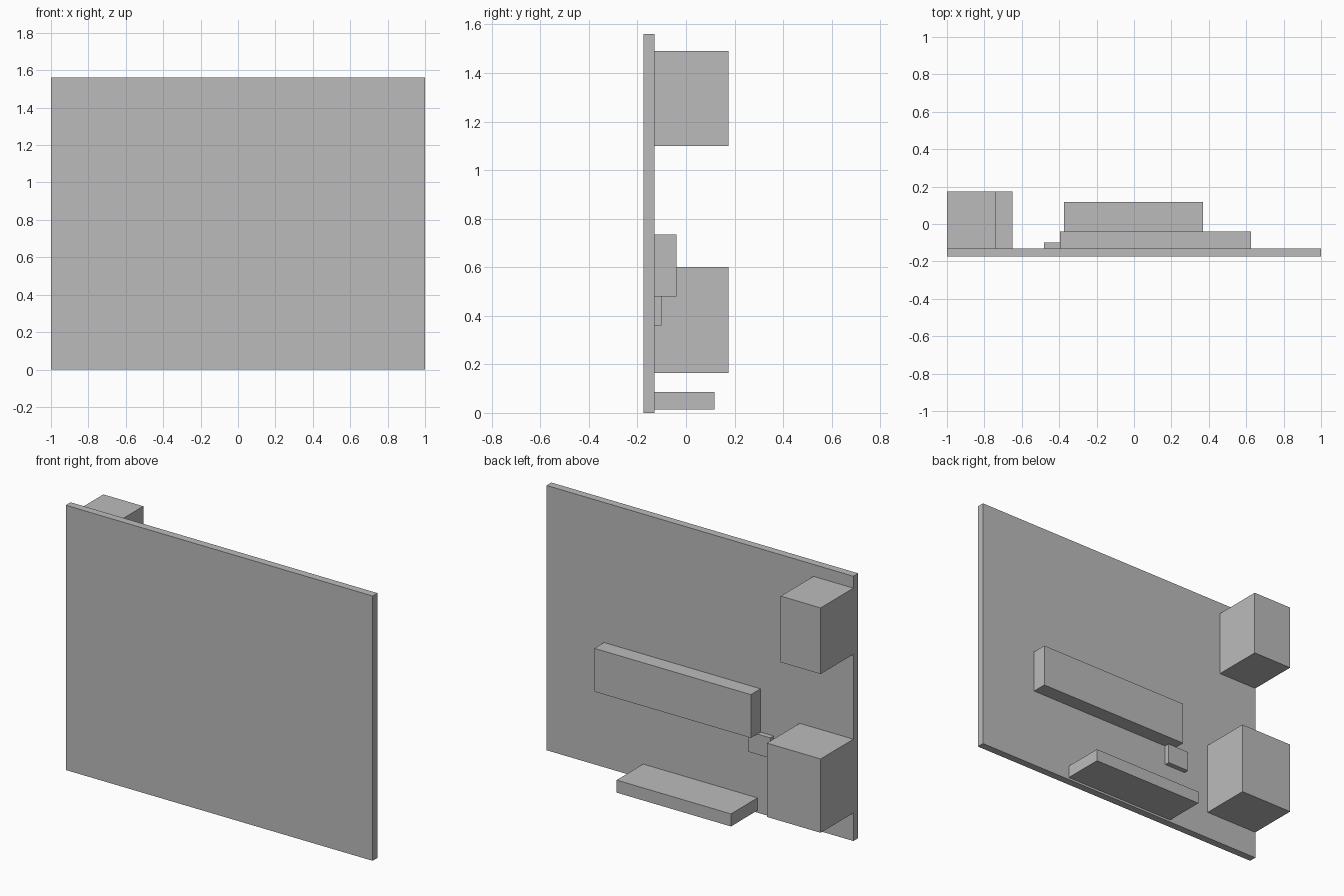
import bpy
import bmesh
from mathutils import Vector

default = bpy.data.objects.get("Cube")
if default:
    bpy.data.objects.remove(default, do_unlink=True)

# Single plain grey finish
grey = bpy.data.materials.new("plain grey")
grey.use_nodes = True
colour = (0.5, 0.5, 0.5, 1)
grey.diffuse_color = colour
grey.node_tree.nodes["Principled BSDF"].inputs["Base Color"].default_value = colour

FRONT, BACK = -0.175, -0.13  # faces of the main panel


def box(name, x, y, z):
    """Flat-sided block spanning the given (low, high) ranges."""
    low, high = (Vector(c) for c in zip(x, y, z))
    bm = bmesh.new()
    bmesh.ops.create_cube(bm, size=1)
    bmesh.ops.scale(bm, vec=high - low, verts=bm.verts)
    mesh = bpy.data.meshes.new(name)
    bm.to_mesh(mesh)
    bm.free()
    mesh.materials.append(grey)
    obj = bpy.data.objects.new(name, mesh)
    obj.location = (low + high) / 2
    bpy.context.collection.objects.link(obj)


# Large upright panel
box("main_panel", (-1, 1), (FRONT, BACK), (0, 1.56))

# Blocks mounted on the back: name, x range, rear face, z range
for name, x, rear, z in (
    ("upper_corner_block", (-1, -0.74), 0.175, (1.10, 1.49)),
    ("lower_corner_block", (-1, -0.65), 0.175, (0.165, 0.60)),
    ("long_bar", (-0.395, 0.625), -0.04, (0.48, 0.735)),
    ("small_plate", (-0.48, -0.338), -0.10, (0.36, 0.48)),
    ("bottom_shelf", (-0.375, 0.37), 0.117, (0.013, 0.087)),
):
    box(name, x, (BACK, rear), z)
